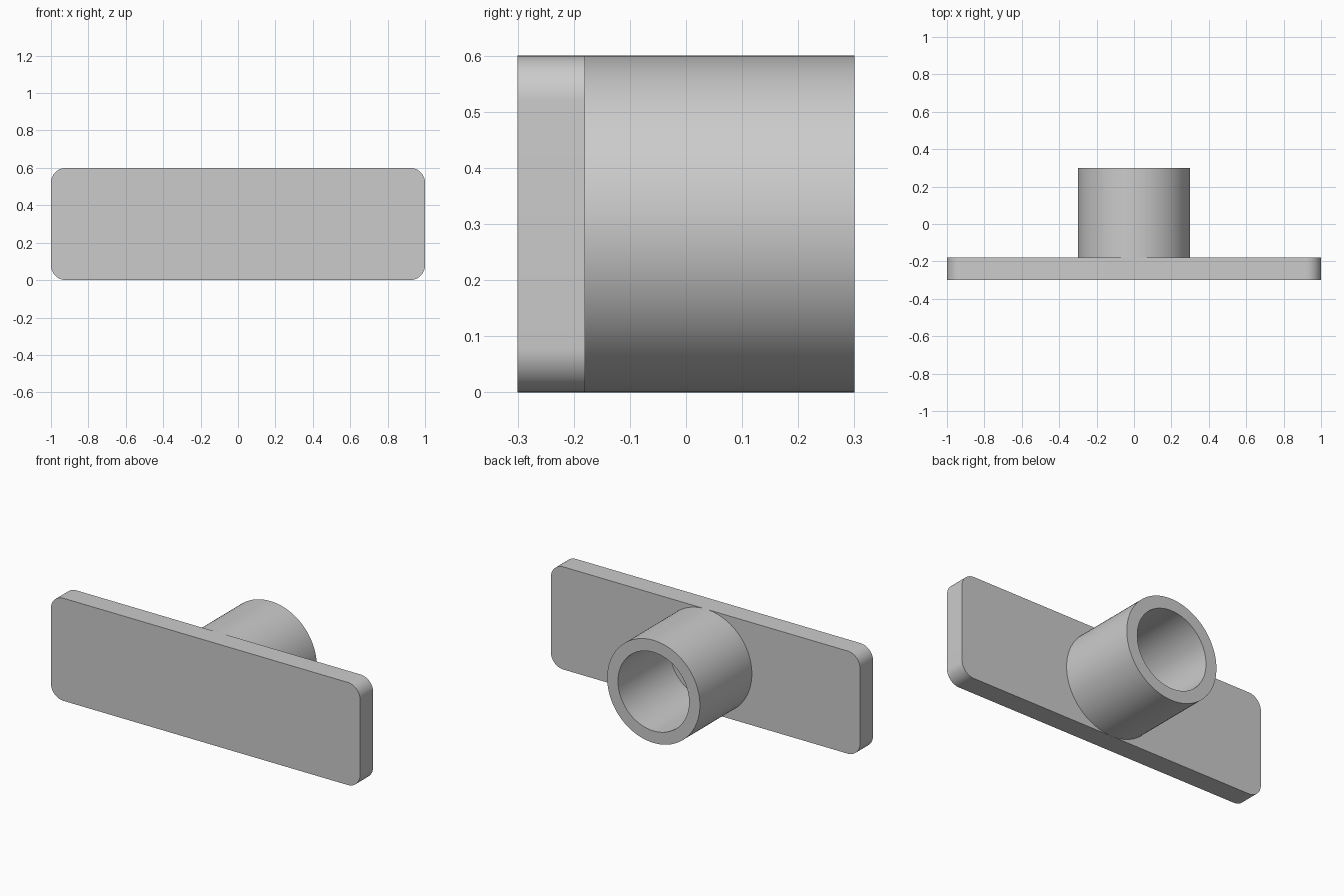
import bpy
import bmesh
from math import cos, sin, pi, radians

cube = bpy.data.objects.get("Cube")
if cube:
    bpy.data.objects.remove(cube, do_unlink=True)

HEIGHT = 0.6
FRONT, SEAT, BACK = -0.3, -0.18, 0.3   # plate front, plate back, tube rim
MID = HEIGHT / 2

grey = bpy.data.materials.new("plain_grey")
grey.use_nodes = True
GREY = (0.6, 0.6, 0.6, 1)
grey.diffuse_color = GREY
grey.node_tree.nodes["Principled BSDF"].inputs["Base Color"].default_value = GREY


def finish(name, bm):
    """Turn a bmesh into a smooth-shaded object with sharp edges kept."""
    bmesh.ops.recalc_face_normals(bm, faces=bm.faces)
    mesh = bpy.data.meshes.new(name)
    bm.to_mesh(mesh)
    bm.free()
    mesh.materials.append(grey)
    obj = bpy.data.objects.new(name, mesh)
    bpy.context.collection.objects.link(obj)
    bpy.ops.object.select_all(action="DESELECT")
    obj.select_set(True)
    bpy.context.view_layer.objects.active = obj
    bpy.ops.object.shade_smooth_by_angle(angle=radians(30))
    return obj


def ring(bm, radius, y, count=96):
    """Circle of vertices around the tube axis."""
    return [bm.verts.new((radius * cos(2 * pi * i / count), y,
                          MID + radius * sin(2 * pi * i / count)))
            for i in range(count)]


# Plate: rounded rectangle extruded along y
CORNER, STEPS = 0.08, 12
bm = bmesh.new()
outline = []
for quarter, (sx, sz) in enumerate([(1, 1), (-1, 1), (-1, -1), (1, -1)]):
    for i in range(STEPS + 1):
        a = (quarter + i / STEPS) * pi / 2
        outline.append(bm.verts.new((sx * (1 - CORNER) + CORNER * cos(a), FRONT,
                                     MID + sz * (MID - CORNER) + CORNER * sin(a))))
face = bm.faces.new(outline)
extruded = bmesh.ops.extrude_face_region(bm, geom=[face], use_keep_orig=True)
moved = [v for v in extruded["geom"] if isinstance(v, bmesh.types.BMVert)]
bmesh.ops.translate(bm, verts=moved, vec=(0, SEAT - FRONT, 0))
finish("plate", bm)

# Tube: blind socket whose floor is the back of the plate
OUTER, INNER = 0.3, 0.23
bm = bmesh.new()
rings = [ring(bm, OUTER, SEAT), ring(bm, OUTER, BACK),
         ring(bm, INNER, BACK), ring(bm, INNER, SEAT)]
for k, r in enumerate(rings):
    nxt = rings[(k + 1) % len(rings)]
    for i in range(len(r)):
        j = (i + 1) % len(r)
        bm.faces.new((r[i], r[j], nxt[j], nxt[i]))
finish("tube", bm)
